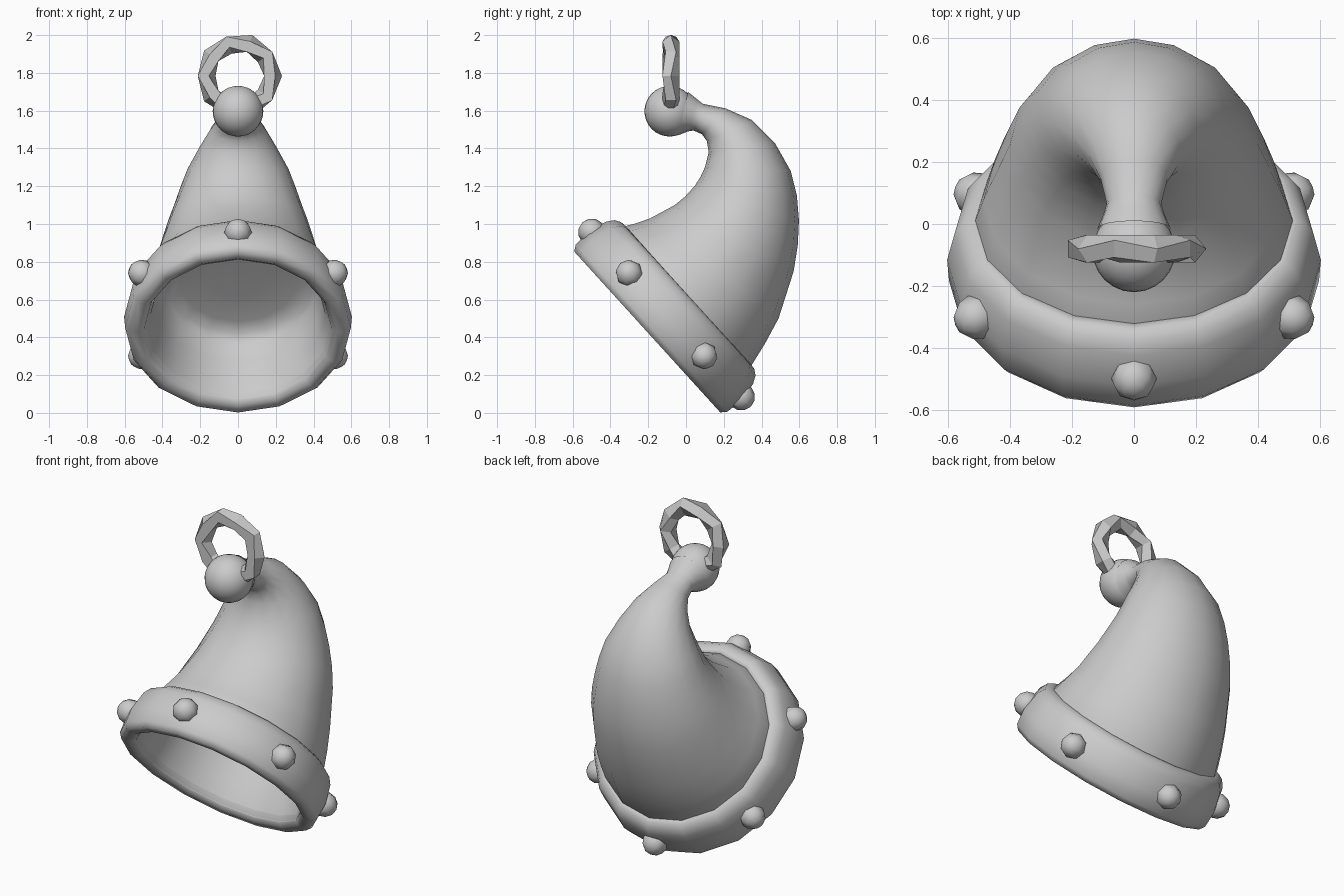
import bpy, bmesh, math
from mathutils import Vector, Matrix

if "Cube" in bpy.data.objects:
    bpy.data.objects.remove(bpy.data.objects["Cube"])

SIDES = 16
AXIS = Vector((0, 0.74, 0.672)).normalized()      # direction from the mouth into the horn
UP = Vector((0, -AXIS.z, AXIS.y))                 # across the mouth, towards the front top
RIGHT = Vector((1, 0, 0))
MOUTH = Vector((0, -0.205, 0.428))


def ring(center, up, rx, n=SIDES):
    return [center + up * math.cos(2 * math.pi * i / n) + RIGHT * rx * math.sin(2 * math.pi * i / n)
            for i in range(n)]


def finish(name, bm, smooth=True):
    me = bpy.data.meshes.new(name)
    for f in bm.faces:
        f.smooth = smooth
    bm.to_mesh(me)
    bm.free()
    ob = bpy.data.objects.new(name, me)
    bpy.context.collection.objects.link(ob)
    return ob


def loft(name, rings, closed=False, cap=False, smooth=True):
    """Skin a series of equal rings."""
    bm = bmesh.new()
    vs = [[bm.verts.new(p) for p in r] for r in rings]
    n = len(vs[0])
    for k in range(len(vs) if closed else len(vs) - 1):
        a, b = vs[k], vs[(k + 1) % len(vs)]
        for i in range(n):
            j = (i + 1) % n
            bm.faces.new((a[i], a[j], b[j], b[i]))
    if cap:
        bm.faces.new(vs[-1])
    bmesh.ops.recalc_face_normals(bm, faces=bm.faces)
    return finish(name, bm, smooth)


# Curved horn: inner edge (y, z), outer edge (y, z), half width in x
sections = [
    (-0.335, 0.985, 0.343, 0.245, 0.515), (-0.26, 1.005, 0.42, 0.37, 0.485),
    (-0.19, 1.03, 0.49, 0.50, 0.452), (-0.06, 1.10, 0.57, 0.75, 0.40),
    (-0.005, 1.145, 0.592, 0.89, 0.37), (0.045, 1.20, 0.598, 1.02, 0.335),
    (0.077, 1.25, 0.587, 1.15, 0.303), (0.10, 1.30, 0.555, 1.28, 0.268),
    (0.12, 1.38, 0.47, 1.43, 0.205), (0.11, 1.44, 0.35, 1.55, 0.15),
    (0.085, 1.475, 0.21, 1.612, 0.108), (0.04, 1.495, 0.09, 1.636, 0.088),
    (0.01, 1.49, 0.06, 1.66, 0.097), (-0.04, 1.47, 0.01, 1.7, 0.118)]
horn = [ring(MOUTH + AXIS * 0.2, UP * 0.51, 0.51)]
for yi, zi, yo, zo, rx in sections:
    a, b = Vector((0, yi, zi)), Vector((0, yo, zo))
    horn.append(ring((a + b) / 2, (a - b) / 2, rx))
loft("horn", horn)

# Hollow inside with a rounded ceiling
cup = [(0.02, 0.50), (0.14, 0.462), (0.27, 0.452), (0.38, 0.425), (0.42, 0.39), (0.435, 0.32), (0.44, 0.15)]
lining = loft("inner_lining", [ring(MOUTH + AXIS * d, UP * r, r) for d, r in cup], cap=True)
lining.data.flip_normals()

# Thick band around the mouth, rolled in to meet the horn
band = [(0.025, 0.497), (0.0, 0.525), (0.0, 0.575), (0.03, 0.597), (0.12, 0.603), (0.23, 0.58),
        (0.27, 0.555), (0.288, 0.525), (0.292, 0.495), (0.25, 0.48), (0.14, 0.466)]
loft("mouth_band", [ring(MOUTH + AXIS * d, UP * r, r) for d, r in band], closed=True)

# Six studs around the band
for k in range(6):
    t = k * math.pi / 3
    out = UP * math.cos(t) + RIGHT * math.sin(t)
    bm = bmesh.new()
    bmesh.ops.create_uvsphere(bm, u_segments=8, v_segments=6, radius=0.073)
    rot = out.to_track_quat('Z', 'Y').to_matrix().to_4x4()
    bm.transform(Matrix.Translation(MOUTH + AXIS * 0.138 + out * 0.588) @ rot)
    finish(f"stud_{k + 1}", bm)

# Ball at the horn tip
bm = bmesh.new()
bmesh.ops.create_uvsphere(bm, u_segments=24, v_segments=16, radius=0.134)
bm.transform(Matrix.Translation((0, -0.086, 1.597)))
finish("tip_ball", bm)

# Faceted twisted hanging ring
rings, SEG, MINOR = [], 10, 5
for k in range(SEG):
    t = 2 * math.pi * (k + 0.5) / SEG
    out = Vector((math.sin(t), 0, math.cos(t)))
    twist = (k % 2) * math.pi / MINOR
    angles = [twist + 2 * math.pi * i / MINOR for i in range(MINOR)]
    rings.append([Vector((0.005, -0.08, 1.784)) + out * (0.176 + 0.052 * math.cos(a))
                  + Vector((0, 0.047 * math.sin(a), 0)) for a in angles])
loft("hanging_ring", rings, closed=True, smooth=False)
